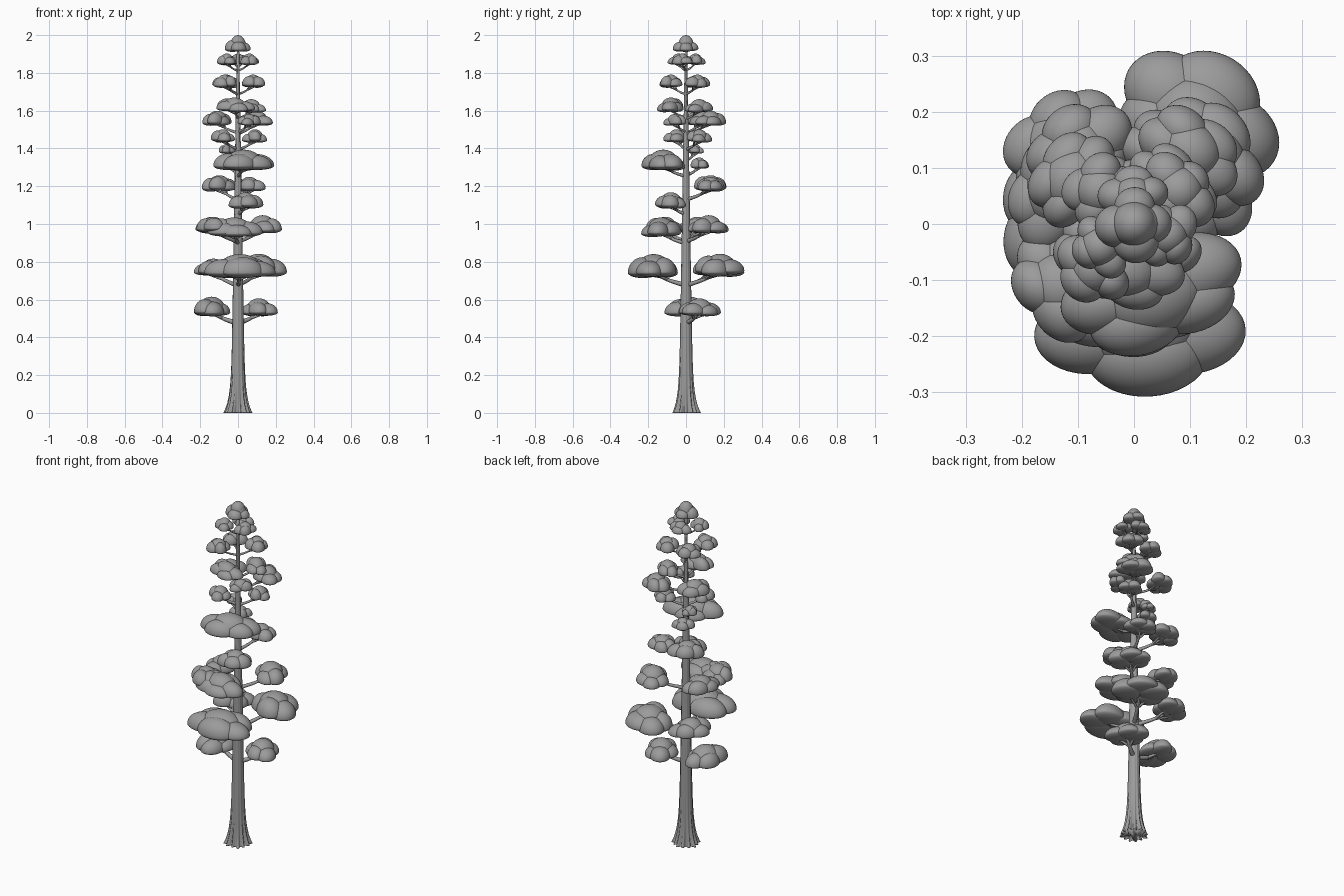
import bpy, bmesh, math, random
from mathutils import Vector, Matrix

random.seed(7)
CM = 0.01
cube = bpy.data.objects.get("Cube")
if cube:
    bpy.data.objects.remove(cube)

GREY = (0.33, 0.33, 0.33, 1)
grey = bpy.data.materials.new("neutral_grey")
grey.use_nodes = True
grey.diffuse_color = GREY
for node in grey.node_tree.nodes:
    if node.type == "BSDF_PRINCIPLED":
        node.inputs["Base Color"].default_value = GREY
        node.inputs["Roughness"].default_value = 0.8


def mesh_object(name, bm):
    """Turn a bmesh into a smooth shaded grey object."""
    bmesh.ops.recalc_face_normals(bm, faces=bm.faces)
    for face in bm.faces:
        face.smooth = True
    mesh = bpy.data.meshes.new(name)
    bm.to_mesh(mesh)
    bm.free()
    mesh.materials.append(grey)
    obj = bpy.data.objects.new(name, mesh)
    bpy.context.collection.objects.link(obj)


TRUNK_HEIGHT = 1.94


def trunk_radius(z):
    """A straight taper with a flare that dies away above the roots."""
    return 0.038 - 0.0165 * z + 0.027 * math.exp(-z / 0.08)


def build_trunk(flutes=13, steps=6, levels=24):
    bm = bmesh.new()
    count = flutes * steps
    rings = []
    for level in range(levels + 1):
        z = TRUNK_HEIGHT * (level / levels) ** 2
        depth = 0.02 + 0.15 * math.exp(-z / 0.1)
        ring = []
        for i in range(count):
            a = math.tau * i / count
            wave = math.cos(flutes * a) + 0.4 * math.sin(5 * a)
            r = trunk_radius(z) * (1 + depth * wave)
            ring.append(bm.verts.new((r * math.cos(a), r * math.sin(a), z)))
        rings.append(ring)
    for low, high in zip(rings, rings[1:]):
        for i in range(count):
            j = (i + 1) % count
            bm.faces.new((low[i], low[j], high[j], high[i]))
    bm.faces.new(rings[0])
    bm.faces.new(rings[-1])
    mesh_object("trunk", bm)


# All branches share one bevelled curve
branch_curve = bpy.data.curves.new("branches", "CURVE")
branch_curve.dimensions = "3D"
branch_curve.bevel_depth = 1
branch_curve.bevel_resolution = 2
branch_curve.resolution_u = 4
branch_curve.use_fill_caps = True


def limb(points, thick, thin):
    spline = branch_curve.splines.new("BEZIER")
    spline.bezier_points.add(len(points) - 1)
    for i, (bp, co) in enumerate(zip(spline.bezier_points, points)):
        bp.co = co
        bp.handle_left_type = bp.handle_right_type = "AUTO"
        bp.radius = thick + (thin - thick) * i / (len(points) - 1)


def add_branch(centre, reach):
    """A rising limb from the trunk that forks into twigs under a pad."""
    flat = Vector((centre.x, centre.y, 0))
    out = flat.normalized()
    side = Vector((-out.y, out.x, 0))
    start_z = centre.z - 0.03 - 0.2 * flat.length
    root = out * trunk_radius(start_z) * 0.5 + Vector((0, 0, start_z))
    fork = root.lerp(centre, 0.55) - Vector((0, 0, 0.008))
    thick = 0.35 * trunk_radius(start_z) + 0.003
    limb((root, fork, centre), thick, thick * 0.5)
    for s in (-1, 1):
        tip = centre + side * s * reach * 0.7 + out * reach * 0.2
        limb((fork, fork.lerp(tip, 0.6), tip), thick * 0.6, thick * 0.35)


def add_lobe(bm, frame, out, side, z, depth, width, h):
    """A dome with a shallow rounded underside, placed in a pad's frame."""
    new = bmesh.ops.create_icosphere(bm, subdivisions=4, radius=1)["verts"]
    for v in new:
        p = v.co
        up = h * (0.74 if p.z > 0 else 0.26)
        v.co = frame @ Vector((out + p.x * depth, side + p.y * width,
                               z + h * 0.26 + p.z * up))


def add_pad(bm, low, x, y, r, widen):
    """A pad, widest across its branch: a crown lobe in a ring of lower ones."""
    low, x, y, r = (v * CM for v in (low, x, y, r))
    w = r * widen
    h = 0.02 + 0.85 * r
    frame = (Matrix.Translation((x, y, low))
             @ Matrix.Rotation(math.atan2(y, x), 4, "Z"))
    add_lobe(bm, frame, 0, 0, 0.15 * h, r * 0.72, w * 0.6, 0.85 * h)
    count = 4 if r < 0.07 else 5
    turn = random.uniform(0, math.tau)
    for i in range(count):
        a = turn + math.tau * i / count + random.uniform(-0.2, 0.2)
        size = random.uniform(0.52, 0.64)
        add_lobe(bm, frame, 0.46 * r * math.cos(a), 0.48 * w * math.sin(a),
                 random.uniform(0, 0.1) * h, r * size, w * size * 0.95,
                 h * random.uniform(0.62, 0.85))
    if math.hypot(x, y) > 0.02:
        add_branch(Vector((x, y, low + 0.25 * h)), r)


# Foliage tiers in hundredths: underside, sideways stretch of the pads,
# then x, y, radius of each pad
TIERS = {
    "lowest": (51, 1.3, [(-14, 2, 10), (11, 7, 9)]),
    "broad_front": (71, 1.5, [(1, -17, 13)]),
    "broad": (72, 1.25, [(11, 18, 12), (-13, 14, 9)]),
    "middle_front": (93, 1.5, [(-2, -13, 10)]),
    "middle": (95, 1.3, [(13, 12, 9), (-14, 6, 8), (-13, -11, 8)]),
    "front": (108, 1.15, [(4, -8, 8)]),
    "rear": (117, 1.25, [(-10, 13, 8), (6, 13, 7)]),
    "wide_front": (128, 1.5, [(3, -12, 11)]),
    "small_inner": (129, 1.2, [(-3, 7, 5)]),
    "small_rear": (137, 1.2, [(-6, 5, 4)]),
    "upper": (143, 1.2, [(-8, -5, 6), (9, 7, 6)]),
    "high": (152, 1.35, [(10, 13, 7), (-11, 8, 7), (6, -6, 5)]),
    "high_front": (159, 1.5, [(-2, -8, 7), (7, 7, 6)]),
    "higher": (172, 1.2, [(-7, -8, 6), (8, 6, 6), (-6, 6, 6)]),
    "neck": (184, 1.2, [(-6, -4, 5), (6, -2, 5), (0, 5, 5)]),
}

build_trunk()
for tier, (underside, stretch, pads) in TIERS.items():
    foliage = bmesh.new()
    for x, y, radius in pads:
        add_pad(foliage, underside, x, y, radius, stretch)
    mesh_object(tier + "_foliage", foliage)

# Crown tip: a skirt pad with a round cap
crown = bmesh.new()
add_pad(crown, 191, 0, 0, 6.5, 1)
add_lobe(crown, Matrix.Translation((0, 0, 1.93)), 0, 0, 0, 0.04, 0.04, 0.07)
mesh_object("crown_tip", crown)

branches = bpy.data.objects.new("branches", branch_curve)
branch_curve.materials.append(grey)
bpy.context.collection.objects.link(branches)
